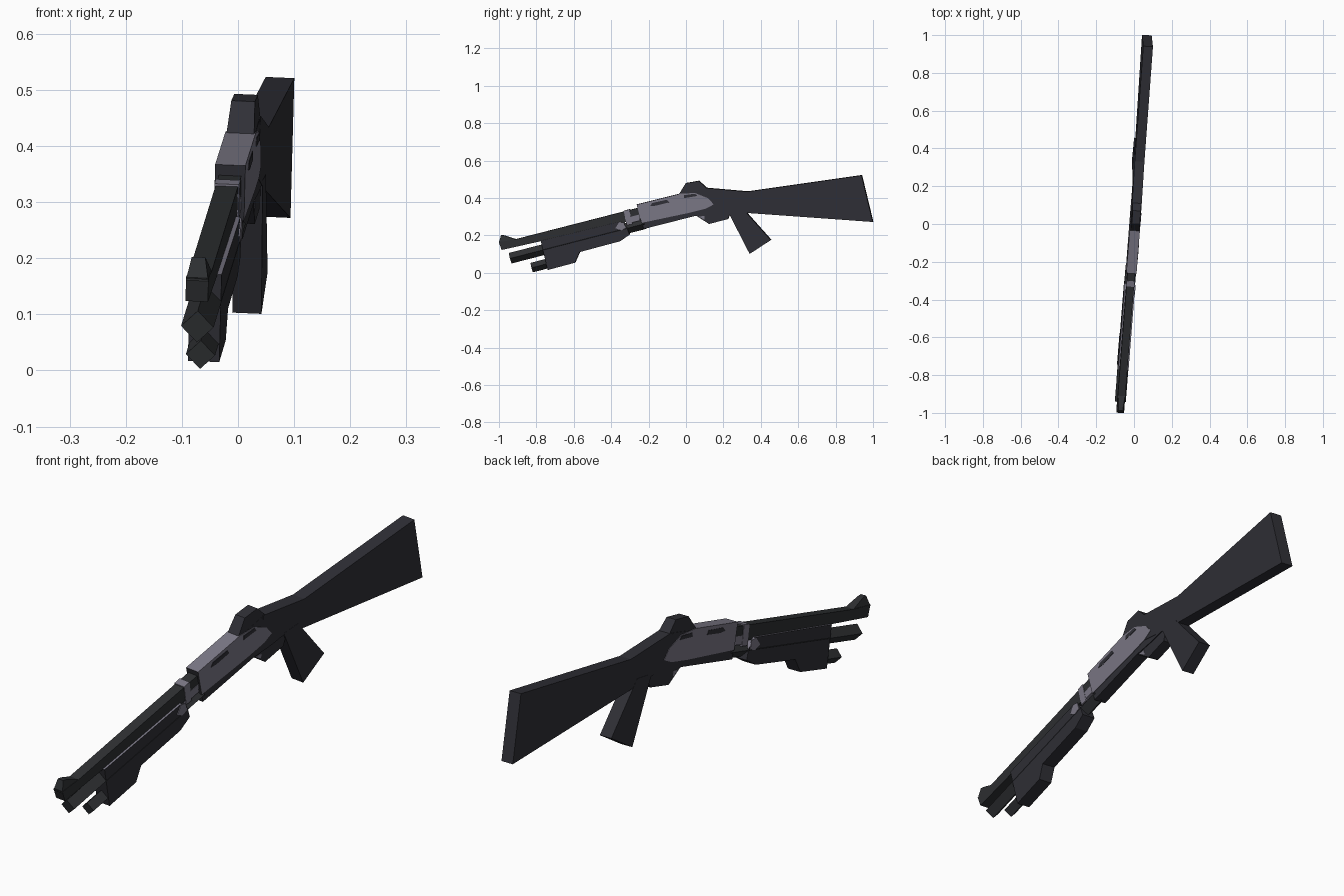
import bpy, bmesh, math
from mathutils import Vector

if "Cube" in bpy.data.objects:
    bpy.data.objects.remove(bpy.data.objects["Cube"])


def material(name, rgb):
    m = bpy.data.materials.new(name)
    m.diffuse_color = (*rgb, 1)
    m.use_nodes = True
    m.node_tree.nodes["Principled BSDF"].inputs["Base Color"].default_value = m.diffuse_color
    return m


DARK = material("dark grey polymer", (0.029, 0.029, 0.037))
STEEL = material("black steel", (0.027, 0.029, 0.032))
LIGHT = material("light grey metal", (0.20, 0.19, 0.24))
SLOPE = 0.257  # pitch of the barrel line


def place(x, y, z):
    # the whole gun is slightly yawed and rolled
    return Vector((x + 0.068 * y + 0.044 * z - 0.012, y - 0.068 * x, z - 0.044 * x))


def finish(name, bm, mats):
    bmesh.ops.recalc_face_normals(bm, faces=bm.faces)
    me = bpy.data.meshes.new(name)
    bm.to_mesh(me)
    bm.free()
    for m in mats:
        me.materials.append(m)
    ob = bpy.data.objects.new(name, me)
    bpy.context.collection.objects.link(ob)
    return ob


def prism(name, pts, half, mat, x0=0.0, edge_mats=None):
    """Side profile (y, z) extruded across x; half may be one width per point."""
    n = len(pts)
    hs = half if isinstance(half, list) else [half] * n
    bm = bmesh.new()
    left = [bm.verts.new(place(x0 - h, *p)) for p, h in zip(pts, hs)]
    right = [bm.verts.new(place(x0 + h, *p)) for p, h in zip(pts, hs)]
    bm.faces.new(left)
    bm.faces.new(right[::-1])
    mats = [mat]
    for i in range(n):
        j = (i + 1) % n
        f = bm.faces.new((left[i], right[i], right[j], left[j]))
        if edge_mats and i in edge_mats:
            if edge_mats[i] not in mats:
                mats.append(edge_mats[i])
            f.material_index = mats.index(edge_mats[i])
    return finish(name, bm, mats)


def tube(name, y0, z0, y1, r, mat):
    """Four-sided tube, corner up, along the barrel line."""
    c = 1 / math.hypot(1, SLOPE)
    s = SLOPE * c
    bm = bmesh.new()
    ends = []
    for y in (y0, y1):
        z = z0 + SLOPE * (y - y0)
        ring = []
        for k in range(4):
            a = k * math.pi / 2
            u = r * math.sin(a)
            ring.append(bm.verts.new(place(r * math.cos(a), y - s * u, z + c * u)))
        ends.append(ring)
        bm.faces.new(ring)
    for k in range(4):
        j = (k + 1) % 4
        bm.faces.new((ends[0][k], ends[0][j], ends[1][j], ends[1][k]))
    return finish(name, bm, [mat])


# barrel and raised front sight
prism("barrel", [(-0.984, 0.123), (-1.0, 0.165), (-0.91, 0.18),
                 (-0.25, 0.349), (-0.24, 0.29)], 0.02, STEEL)
prism("front_sight", [(-1.0, 0.16), (-0.988, 0.202), (-0.97, 0.2), (-0.91, 0.18), (-0.92, 0.165)],
      [0.02, 0.012, 0.012, 0.018, 0.02], STEEL)

# tubes under the barrel
tube("magazine_tube", -0.94, 0.078, -0.22, 0.029, STEEL)
tube("lamp_tube", -0.825, 0.028, -0.66, 0.026, STEEL)

# pump handguard, light on its upper face
prism("handguard", [(-0.738, 0.016), (-0.592, 0.055), (-0.567, 0.112), (-0.35, 0.17),
                    (-0.30, 0.205), (-0.315, 0.245), (-0.35, 0.275), (-0.775, 0.172)],
      0.028, DARK, edge_mats={5: LIGHT, 6: LIGHT})
for side in (-1, 1):
    prism("handguard_end_plate", [(-0.375, 0.24), (-0.345, 0.228), (-0.32, 0.24),
                                  (-0.33, 0.27), (-0.355, 0.273)],
          0.002, LIGHT, x0=side * 0.0285)

# ring and clamp between handguard and receiver
prism("barrel_ring", [(-0.315, 0.255), (-0.285, 0.262), (-0.302, 0.34), (-0.332, 0.332)], 0.022, LIGHT)
prism("barrel_clamp", [(-0.315, 0.262), (-0.245, 0.28), (-0.25, 0.312), (-0.325, 0.293)], 0.021, LIGHT)

# receiver: dark lower body, light upper shell
prism("receiver_body", [(-0.225, 0.235), (0.05, 0.305), (0.16, 0.32), (0.25, 0.34), (0.25, 0.42),
                        (0.09, 0.45), (-0.03, 0.418), (-0.258, 0.36)], 0.025, DARK)
prism("receiver_shell", [(-0.236, 0.268), (0.02, 0.322), (0.11, 0.345), (0.15, 0.367), (0.12, 0.4),
                         (0.05, 0.428), (-0.03, 0.424), (-0.262, 0.366)],
      0.027, LIGHT, edge_mats={7: DARK})
for side in (-1, 1):
    prism("side_port", [(-0.19, 0.358), (-0.16, 0.36), (-0.09, 0.378), (-0.1, 0.392), (-0.18, 0.374)],
          0.001, DARK, x0=side * 0.0275)
    prism("side_catch", [(-0.01, 0.4), (0.06, 0.412), (0.05, 0.424), (-0.01, 0.416)],
          0.001, DARK, x0=side * 0.0275)

# rear sight hump
prism("rear_sight", [(-0.04, 0.415), (0.0, 0.48), (0.07, 0.492), (0.11, 0.455), (0.13, 0.39)],
      [0.025, 0.021, 0.021, 0.024, 0.025], DARK)

# trigger guard, grip and stock
prism("trigger_guard", [(0.05, 0.31), (0.125, 0.262), (0.225, 0.288), (0.25, 0.35), (0.1, 0.36)],
      0.022, DARK)
for side in (-1, 1):
    prism("trigger_pin_plate", [(0.07, 0.302), (0.1, 0.285), (0.1, 0.305)],
          0.001, LIGHT, x0=side * 0.0222)
prism("grip", [(0.22, 0.34), (0.342, 0.102), (0.455, 0.176), (0.30, 0.35)], 0.026, DARK)
prism("stock", [(0.1, 0.345), (0.26, 0.326), (1.0, 0.273), (0.94, 0.522), (0.33, 0.435),
                (0.1, 0.455)], 0.0255, DARK)
